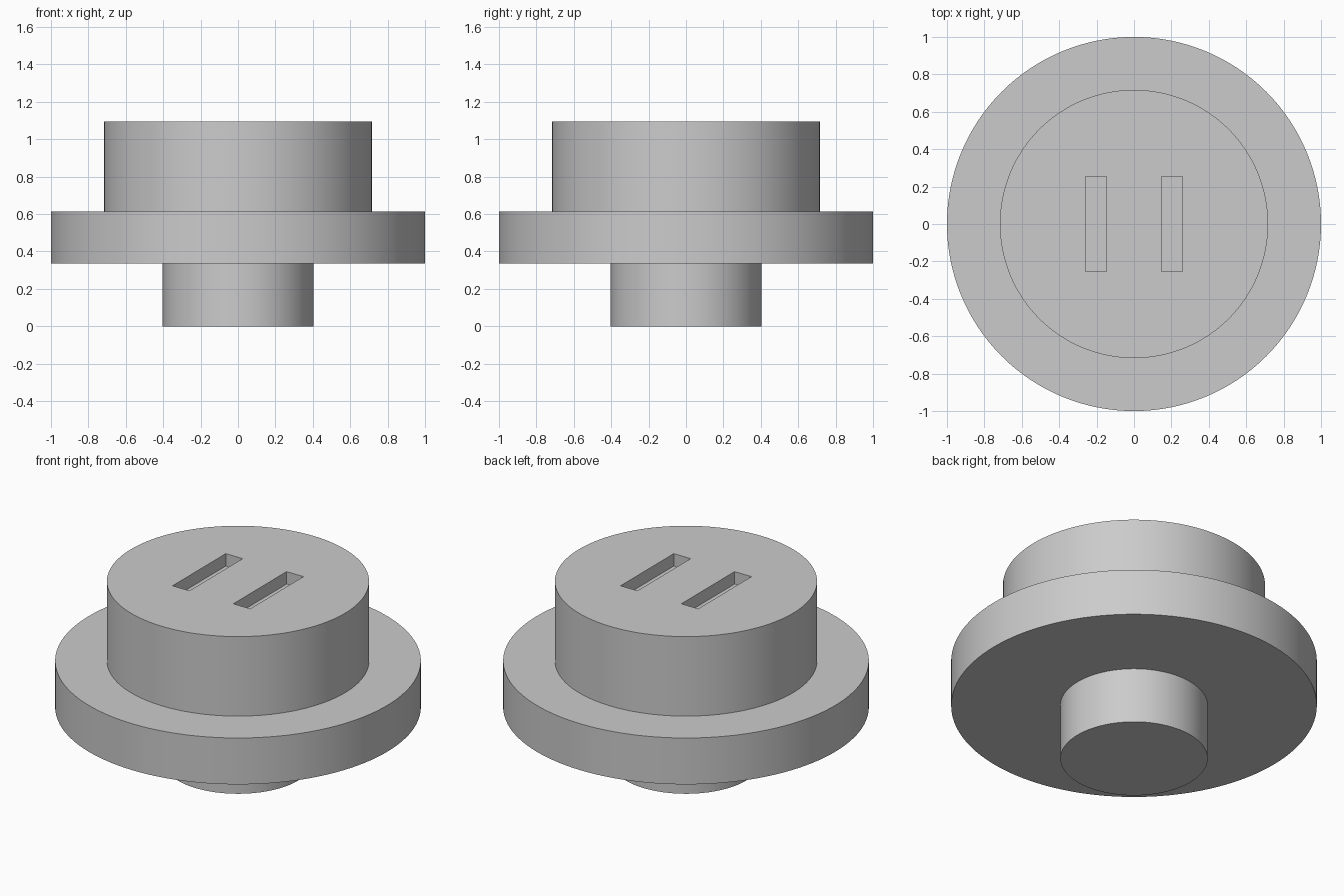
import bpy
import bmesh
import math

cube = bpy.data.objects.get("Cube")
if cube:
    bpy.data.objects.remove(cube, do_unlink=True)

SEGMENTS = 128
TOP = 1.095
SLOT_DEPTH = 0.075

grey = bpy.data.materials.new("plain grey")
grey.use_nodes = True
colour = (0.6, 0.6, 0.6, 1)
grey.diffuse_color = colour
grey.node_tree.nodes["Principled BSDF"].inputs["Base Color"].default_value = colour


def add_object(name, bm):
    mesh = bpy.data.meshes.new(name)
    bmesh.ops.recalc_face_normals(bm, faces=bm.faces)
    bm.to_mesh(mesh)
    bm.free()
    mesh.materials.append(grey)
    obj = bpy.data.objects.new(name, mesh)
    bpy.context.collection.objects.link(obj)
    return obj


# Stepped round body: pin, wide flange and raised head turned from one profile
profile = [(0.403, 0), (0.403, 0.335), (1, 0.335),
           (1, 0.615), (0.717, 0.615), (0.717, TOP)]
bm = bmesh.new()
rings = []
for radius, z in profile:
    angles = [math.tau * i / SEGMENTS for i in range(SEGMENTS)]
    rings.append([bm.verts.new((radius * math.cos(a), radius * math.sin(a), z))
                  for a in angles])
for low, high in zip(rings, rings[1:]):
    for i in range(SEGMENTS):
        j = (i + 1) % SEGMENTS
        bm.faces.new((low[i], low[j], high[j], high[i]))
bm.faces.new(rings[0])
bm.faces.new(rings[-1])
body = add_object("stepped_plug_body", bm)

# Two shallow rectangular slots cut into the head
for side, name in ((-1, "right_slot_cutter"), (1, "left_slot_cutter")):
    bm = bmesh.new()
    bmesh.ops.create_cube(bm, size=1)
    bmesh.ops.scale(bm, vec=(0.113, 0.508, 2 * SLOT_DEPTH), verts=bm.verts)
    bmesh.ops.translate(bm, vec=(side * 0.203, 0, TOP), verts=bm.verts)
    cutter = add_object(name, bm)
    cutter.hide_render = True
    cutter.hide_set(True)
    cut = body.modifiers.new(name, "BOOLEAN")
    cut.operation = "DIFFERENCE"
    cut.solver = "EXACT"
    cut.object = cutter

# Bake the slots, then smooth the round walls
bpy.context.view_layer.objects.active = body
body.select_set(True)
for name in [m.name for m in body.modifiers]:
    bpy.ops.object.modifier_apply(modifier=name)
    bpy.data.objects.remove(bpy.data.objects[name], do_unlink=True)
bpy.ops.object.shade_smooth_by_angle(angle=math.radians(30))
